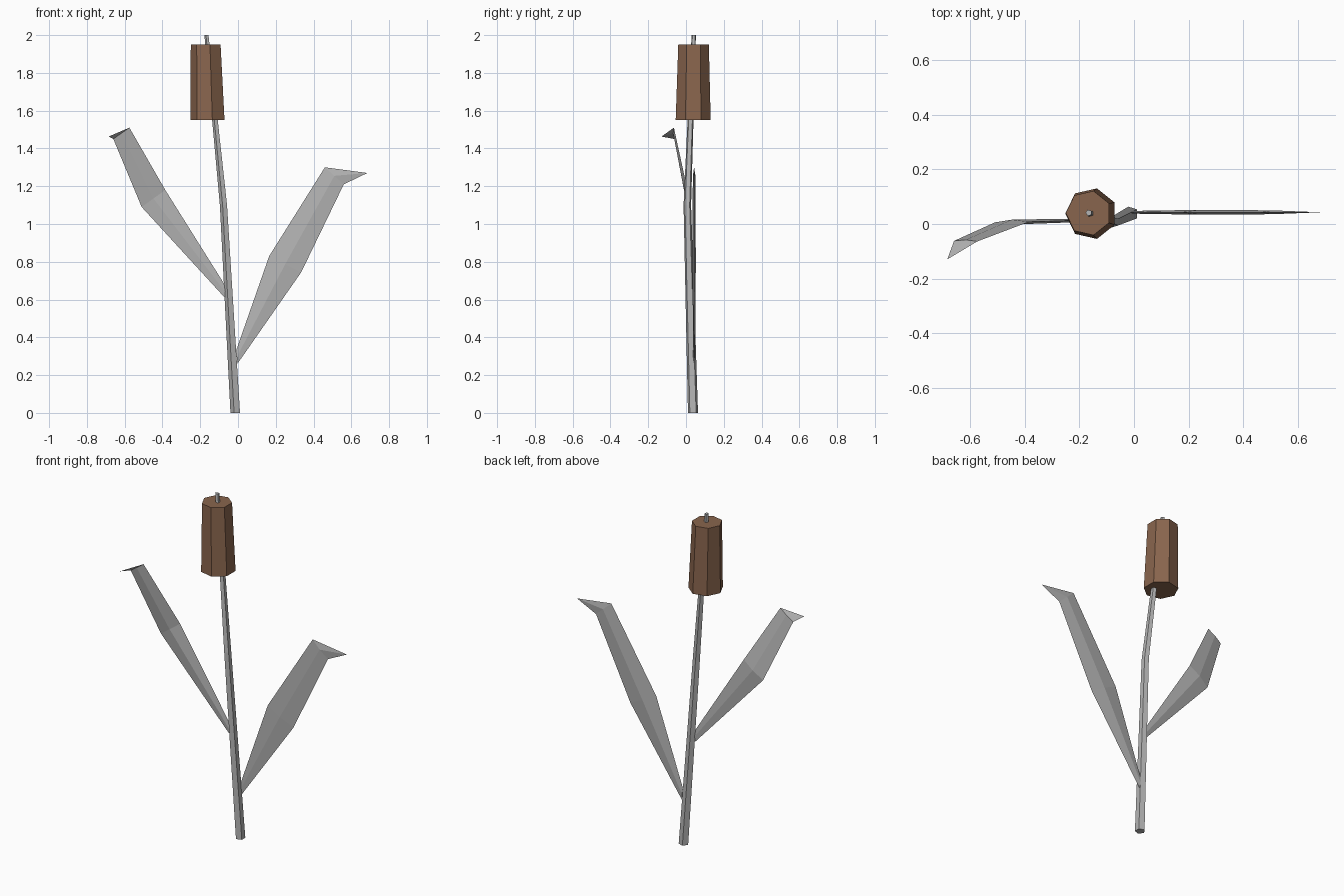
import bpy, bmesh
from math import cos, sin, tau, pi
from mathutils import Vector

cube = bpy.data.objects.get("Cube")
if cube:
    bpy.data.objects.remove(cube, do_unlink=True)


def material(name, rgb):
    m = bpy.data.materials.new(name)
    m.use_nodes = True
    m.diffuse_color = (*rgb, 1)
    m.node_tree.nodes["Principled BSDF"].inputs["Base Color"].default_value = (*rgb, 1)
    return m


grey = material("pale grey", (0.46, 0.46, 0.46))
brown = material("seed brown", (0.25, 0.13, 0.075))


def loft(name, rings, mat, tip=None):
    """Skin a series of equal rings, capping the ends or closing on a tip point."""
    bm = bmesh.new()
    loops = [[bm.verts.new(p) for p in ring] for ring in rings]
    n = len(loops[0])
    for a, b in zip(loops, loops[1:]):
        for i in range(n):
            j = (i + 1) % n
            bm.faces.new((a[i], a[j], b[j], b[i]))
    bm.faces.new(loops[0][::-1])
    if tip:
        end = bm.verts.new(tip)
        for i in range(n):
            bm.faces.new((loops[-1][i], loops[-1][(i + 1) % n], end))
    else:
        bm.faces.new(loops[-1])
    bmesh.ops.recalc_face_normals(bm, faces=bm.faces)
    mesh = bpy.data.meshes.new(name)
    bm.to_mesh(mesh)
    bm.free()
    mesh.materials.append(mat)
    obj = bpy.data.objects.new(name, mesh)
    bpy.context.collection.objects.link(obj)
    return obj


def ring(x, y, z, r, sides):
    """Horizontal polygon with one corner towards -x."""
    return [(x + r * cos(pi + tau * i / sides), y + r * sin(pi + tau * i / sides), z)
            for i in range(sides)]


def blade(name, stations, tip):
    """Thin leaf with a raised midrib on both faces."""
    rings = []
    for upper, lower, thick in stations:
        a, b = Vector(upper), Vector(lower)
        rib = Vector((0, thick, 0))
        mid = (a + b) / 2
        rings.append([a, mid - rib, b, mid + rib])
    return loft(name, rings, grey, tip)


# Bent five-sided stem
loft("stem", [ring(-0.012, 0.037, 0, 0.028, 5),
              ring(-0.075, 0.007, 1.1, 0.021, 5),
              ring(-0.166, 0.041, 2, 0.012, 5)], grey)

# Seven-sided seed head
loft("seed_head", [ring(-0.157, 0.038, 1.55, 0.095, 7),
                   ring(-0.167, 0.04, 1.95, 0.083, 7)], brown)

# Leaves
blade("left_leaf", [((-0.01, 0.043, 0.33), (-0.003, 0.043, 0.26), 0.005),
                    ((0.165, 0.043, 0.83), (0.335, 0.043, 0.745), 0.009),
                    ((0.46, 0.043, 1.3), (0.56, 0.043, 1.21), 0.007)],
      (0.685, 0.043, 1.27))
blade("right_leaf", [((-0.065, 0.017, 0.67), (-0.07, 0.017, 0.61), 0.005),
                     ((-0.385, 0.008, 1.18), (-0.51, 0.006, 1.09), 0.009),
                     ((-0.575, -0.064, 1.51), (-0.66, -0.062, 1.45), 0.005)],
      (-0.685, -0.13, 1.463))
